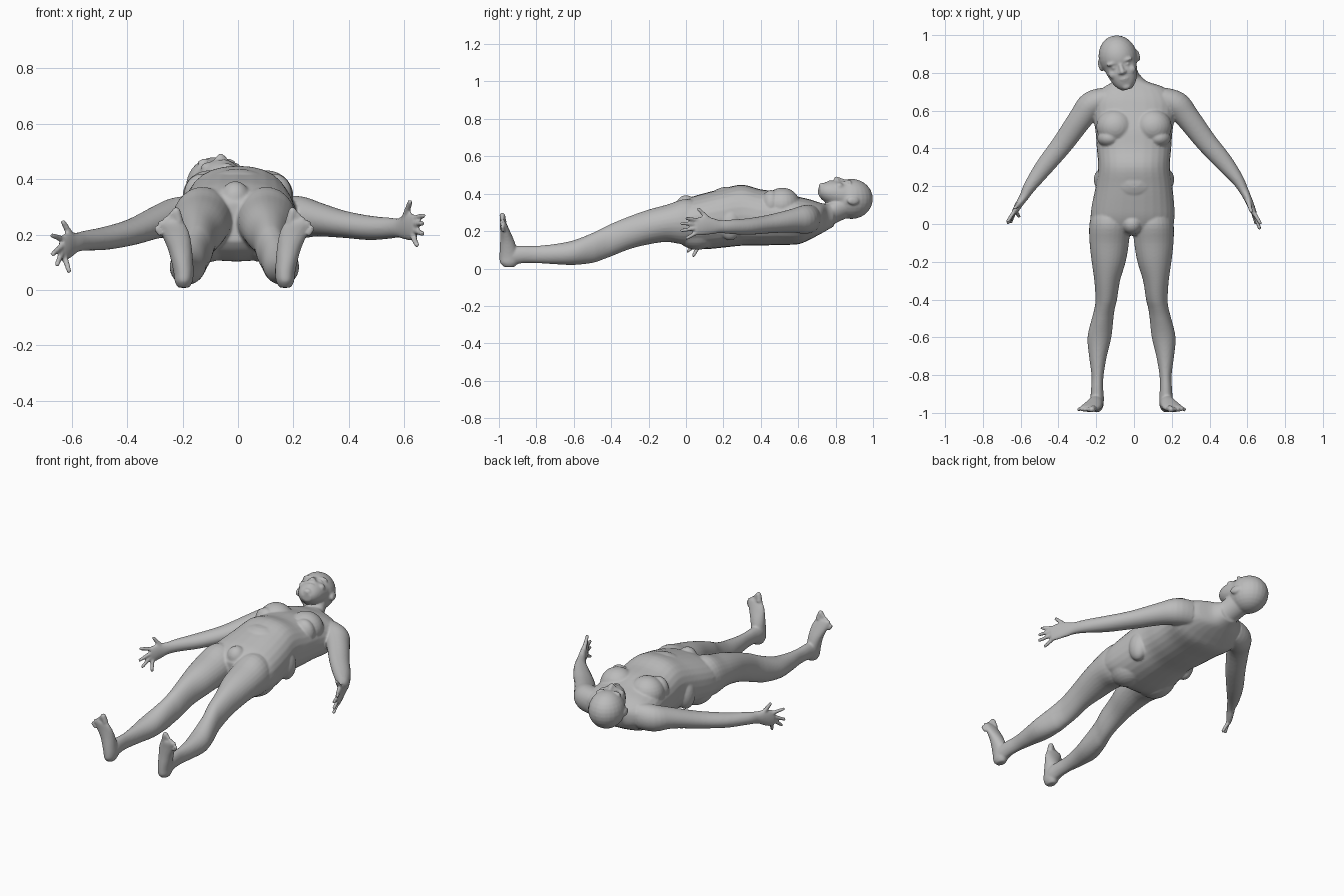
import bpy, bmesh, math
from mathutils import Vector, Matrix

cube = bpy.data.objects.get("Cube")
if cube:
    bpy.data.objects.remove(cube, do_unlink=True)

skin = bpy.data.materials.new("grey_skin")
skin.use_nodes = True
GREY = (0.5, 0.5, 0.5, 1)
skin.diffuse_color = GREY
skin.node_tree.nodes["Principled BSDF"].inputs["Base Color"].default_value = GREY

bm = bmesh.new()
X, Y, Z = Vector((1, 0, 0)), Vector((0, 1, 0)), Vector((0, 0, 1))


def catmull(rows, steps=4):
    """Smoothly interpolate a list of section rows."""
    out = []
    for i in range(len(rows) - 1):
        a, b = rows[max(i - 1, 0)], rows[i]
        c, d = rows[i + 1], rows[min(i + 2, len(rows) - 1)]
        for k in range(steps):
            t = k / steps
            out.append([0.5 * (2 * q + (r - p) * t + (2 * p - 5 * q + 4 * r - s) * t * t
                               + (3 * q - p - 3 * r + s) * t ** 3)
                        for p, q, r, s in zip(a, b, c, d)])
    return out + [list(rows[-1])]


def loft(rows, u=None, v=Z, power=2.0, mat=Matrix(), n=28):
    """Skin elliptical sections (x, y, z, half width, half height)."""
    rows = catmull(rows)
    rings = []
    for i, (x, y, z, a, b) in enumerate(rows):
        side = u
        if side is None:     # sections follow the path
            p, q = rows[max(i - 1, 0)], rows[min(i + 1, len(rows) - 1)]
            side = (Vector(q[:3]) - Vector(p[:3])).cross(v).normalized()
        ring = []
        for k in range(n):
            c, s = math.cos(2 * math.pi * k / n), math.sin(2 * math.pi * k / n)
            c = math.copysign(abs(c) ** (2 / power), c)
            s = math.copysign(abs(s) ** (2 / power), s)
            ring.append(bm.verts.new(mat @ (Vector((x, y, z)) + side * a * c + v * b * s)))
        rings.append(ring)
    faces = [bm.faces.new((r[k], r[(k + 1) % n], s[(k + 1) % n], s[k]))
             for r, s in zip(rings, rings[1:]) for k in range(n)]
    faces += [bm.faces.new(rings[0]), bm.faces.new(rings[-1])]
    bmesh.ops.recalc_face_normals(bm, faces=faces)


def blob(centre, radii, mat=Matrix()):
    m = mat @ Matrix.Translation(centre) @ Matrix.Diagonal((*radii, 1))
    bmesh.ops.create_uvsphere(bm, u_segments=24, v_segments=14, radius=1, matrix=m)


def digit(base, tip, r0, r1, mat=Matrix()):
    """Tapered finger or toe with a round tip."""
    base, tip = Vector(base), Vector(tip)
    d = tip - base
    m = (mat @ Matrix.Translation((base + tip) / 2) @ d.to_track_quat('Z', 'Y').to_matrix().to_4x4())
    bmesh.ops.create_cone(bm, cap_ends=True, segments=14, radius1=r0, radius2=r1,
                          depth=d.length, matrix=m)
    blob(tip, (r1, r1, r1), mat)


# Torso, from neck base to crotch
loft([(-.03, .79, .285, .062, .06), (-.02, .755, .275, .09, .07), (0, .72, .268, .165, .083),
      (0, .66, .262, .215, .108), (0, .60, .257, .222, .127), (0, .50, .268, .205, .142),
      (0, .40, .273, .197, .15), (0, .30, .285, .19, .163), (0, .20, .27, .203, .158),
      (-.005, .10, .253, .218, .15), (-.008, .03, .245, .222, .137),
      (-.01, -.03, .245, .21, .105), (-.01, -.06, .245, .16, .07)], u=X, power=2.3)
blob((-.01, 0, .33), (.055, .055, .062))                      # groin
blob((0, .22, .3), (.165, .13, .137))                         # belly
for s in (-1, 1):
    blob((s * .1, .515, .34), (.1, .095, .092))               # chest
    blob((s * .13, .455, .345), (.065, .05, .075))
    blob((s * .165, .235, .235), (.048, .06, .085))           # waist roll
    blob((s * .1 - .01, .06, .2), (.1, .12, .1))              # buttock

# Neck
loft([(-.01, .70, .265, .085, .07), (-.03, .76, .285, .074, .063),
      (-.05, .81, .315, .07, .068), (-.07, .87, .345, .07, .07)], u=X)

# Head, tilted to one side
head = Matrix.Translation((-.085, .885, .372)) @ Matrix.Rotation(math.radians(16), 4, 'Z')
blob((0, 0, 0), (.102, .115, .107), head)
loft([(0, .04, 0, .094, .1), (0, -.02, .012, .094, .093), (0, -.05, .015, .088, .082),
      (0, -.09, .025, .079, .075), (0, -.13, .033, .066, .06), (0, -.16, .038, .048, .044),
      (0, -.18, .04, .026, .024)], u=X, mat=head)
digit((0, -.035, .094), (0, -.083, .107), .009, .014, head)   # nose
blob((0, -.121, .09), (.026, .006, .01), head)                # lips
blob((0, -.132, .085), (.022, .006, .01), head)
blob((0, -.163, .068), (.024, .018, .018), head)              # chin
for s in (-1, 1):
    blob((s * .014, -.085, .1), (.01, .009, .01), head)       # nostril
    blob((s * .038, -.027, .086), (.034, .011, .017), head)   # brow
    blob((s * .034, -.05, .085), (.016, .009, .011), head)    # eye
    blob((s * .048, -.083, .068), (.026, .024, .02), head)    # cheek
    blob((s * .102, -.02, -.01), (.011, .033, .022), head)    # ear

# Legs and feet, mirrored about the hip centre
for s in (-1, 1):
    side = Matrix.Translation((-.013, 0, 0)) @ Matrix.Diagonal((s, 1, 1, 1))
    loft([(.11, .09, .25, .09, .1), (.115, 0, .25, .108, .122), (.118, -.1, .242, .104, .1),
          (.121, -.2, .222, .09, .093), (.129, -.3, .192, .068, .088),
          (.134, -.4, .152, .057, .087), (.143, -.45, .13, .054, .084),
          (.153, -.5, .11, .057, .08), (.17, -.6, .085, .063, .066),
          (.178, -.7, .077, .047, .054), (.18, -.8, .075, .032, .046),
          (.182, -.87, .075, .032, .046), (.182, -.93, .068, .036, .05),
          (.183, -.96, .06, .03, .04)], u=X, mat=side)
    loft([(.183, -.945, .008, .02, .028), (.183, -.946, .03, .032, .048),
          (.183, -.946, .06, .036, .051), (.188, -.95, .1, .039, .046),
          (.197, -.956, .15, .044, .037), (.212, -.967, .2, .051, .026),
          (.226, -.976, .235, .05, .019), (.232, -.979, .25, .042, .014)],
         u=X, v=Y, mat=side)
    for k in range(5):                                        # toes, big to little
        t = k / 4
        r = .0175 if k == 0 else .0115
        digit((.2 + .064 * t, -.976, .245 - .045 * t ** 1.3),
              (.21 + .07 * t, -.982, .283 - .062 * t ** 1.2), r, r * .9, side)

# Arms, each running into a flat palm
loft([(.15, .665, .265, .06, .075), (.225, .63, .262, .072, .076), (.285, .562, .255, .064, .062),
      (.38, .438, .237, .056, .049), (.475, .328, .224, .048, .044), (.545, .24, .223, .034, .038),
      (.58, .18, .224, .025, .035), (.6, .14, .227, .021, .044), (.622, .09, .228, .018, .05),
      (.639, .05, .224, .013, .046)])
loft([(-.15, .665, .265, .06, .075), (-.225, .63, .258, .072, .076), (-.285, .555, .247, .064, .06),
      (-.38, .422, .21, .056, .048), (-.475, .303, .187, .048, .042), (-.55, .2, .178, .034, .036),
      (-.58, .148, .172, .025, .035), (-.6, .118, .165, .021, .044), (-.62, .085, .156, .018, .05),
      (-.636, .06, .15, .013, .046)])

# Fingers: (base, tip) pairs, thumb last
left_hand = [((.632, .065, .258), (.668, .005, .268)), ((.636, .058, .238), (.664, -.022, .24)),
             ((.636, .056, .216), (.665, -.022, .203)), ((.63, .062, .195), (.645, .005, .163)),
             ((.598, .14, .245), (.62, .068, .317))]
right_hand = [((-.632, .07, .183), (-.668, .015, .196)), ((-.634, .062, .16), (-.667, .005, .13)),
              ((-.634, .062, .138), (-.652, .01, .093)), ((-.626, .07, .122), (-.61, .04, .07)),
              ((-.598, .118, .185), (-.63, .085, .245))]
for hand in (left_hand, right_hand):
    for i, (base, tip) in enumerate(hand):
        r = .015 if i == 4 else .0115
        digit(base, tip, r, .0095)

mesh = bpy.data.meshes.new("body")
bm.to_mesh(mesh)
bm.free()
mesh.materials.append(skin)
body = bpy.data.objects.new("body", mesh)
bpy.context.collection.objects.link(body)

# Fuse the parts into one continuous skin and soften the joins
fuse = body.modifiers.new("fuse", 'REMESH')
fuse.mode = 'VOXEL'
fuse.voxel_size = .0062
fuse.use_smooth_shade = True
soften = body.modifiers.new("soften", 'SMOOTH')
soften.factor = .5
soften.iterations = 4
